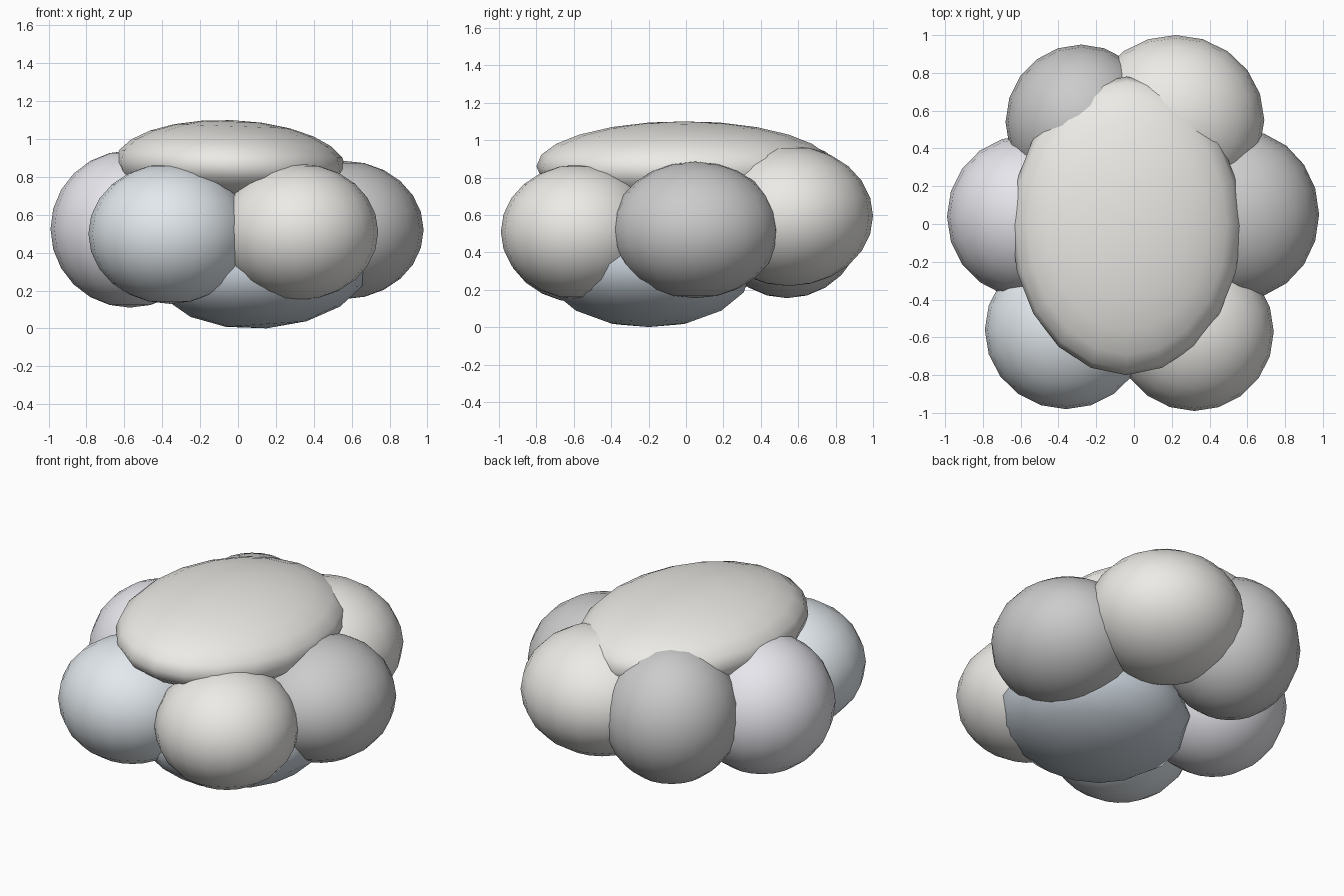
import bpy
import math

if "Cube" in bpy.data.objects:
    bpy.data.objects.remove(bpy.data.objects["Cube"])

COLORS = {
    "warm_white": (0.84, 0.83, 0.80, 1),
    "grey": (0.55, 0.55, 0.55, 1),
    "pale_blue": (0.76, 0.81, 0.85, 1),
    "lavender": (0.80, 0.79, 0.84, 1),
    "slate": (0.58, 0.64, 0.70, 1),
}
mats = {}
for key, col in COLORS.items():
    mats[key] = bpy.data.materials.new(key)
    mats[key].diffuse_color = col


def puff(name, center, radii, color, tilt=0.0, segments=20, rings=12):
    """A smooth squashed ball, one lobe of the cluster."""
    bpy.ops.mesh.primitive_uv_sphere_add(segments=segments, ring_count=rings,
                                         location=center, rotation=(0, tilt, 0))
    ob = bpy.context.object
    ob.name = name
    ob.scale = radii
    bpy.ops.object.transform_apply(location=False, rotation=True, scale=True)
    bpy.ops.object.shade_smooth()
    ob.data.materials.append(mats[color])
    return ob


# broad cap on top and rounded belly underneath
puff("top_puff", (-0.04, -0.01, 0.86), (0.61, 0.79, 0.24), "warm_white", math.radians(2))
puff("bottom_puff", (0.13, -0.20, 0.30), (0.56, 0.55, 0.30), "slate", math.radians(-4), 16, 8)

# ring of six side lobes
puff("front_left_puff", (-0.36, -0.56, 0.50), (0.43, 0.42, 0.37), "pale_blue")
puff("front_right_puff", (0.32, -0.57, 0.51), (0.42, 0.42, 0.36), "warm_white")
puff("right_puff", (0.56, 0.05, 0.52), (0.42, 0.45, 0.365), "grey")
puff("back_right_puff", (0.22, 0.55, 0.595), (0.47, 0.45, 0.375), "warm_white")
puff("back_left_puff", (-0.28, 0.54, 0.575), (0.40, 0.41, 0.42), "grey")
puff("left_puff", (-0.57, 0.04, 0.525), (0.42, 0.43, 0.415), "lavender")

for m in bpy.data.materials:
    if m.users and not m.is_grease_pencil:
        m.use_nodes = True
        m.node_tree.nodes["Principled BSDF"].inputs["Base Color"].default_value = m.diffuse_color
